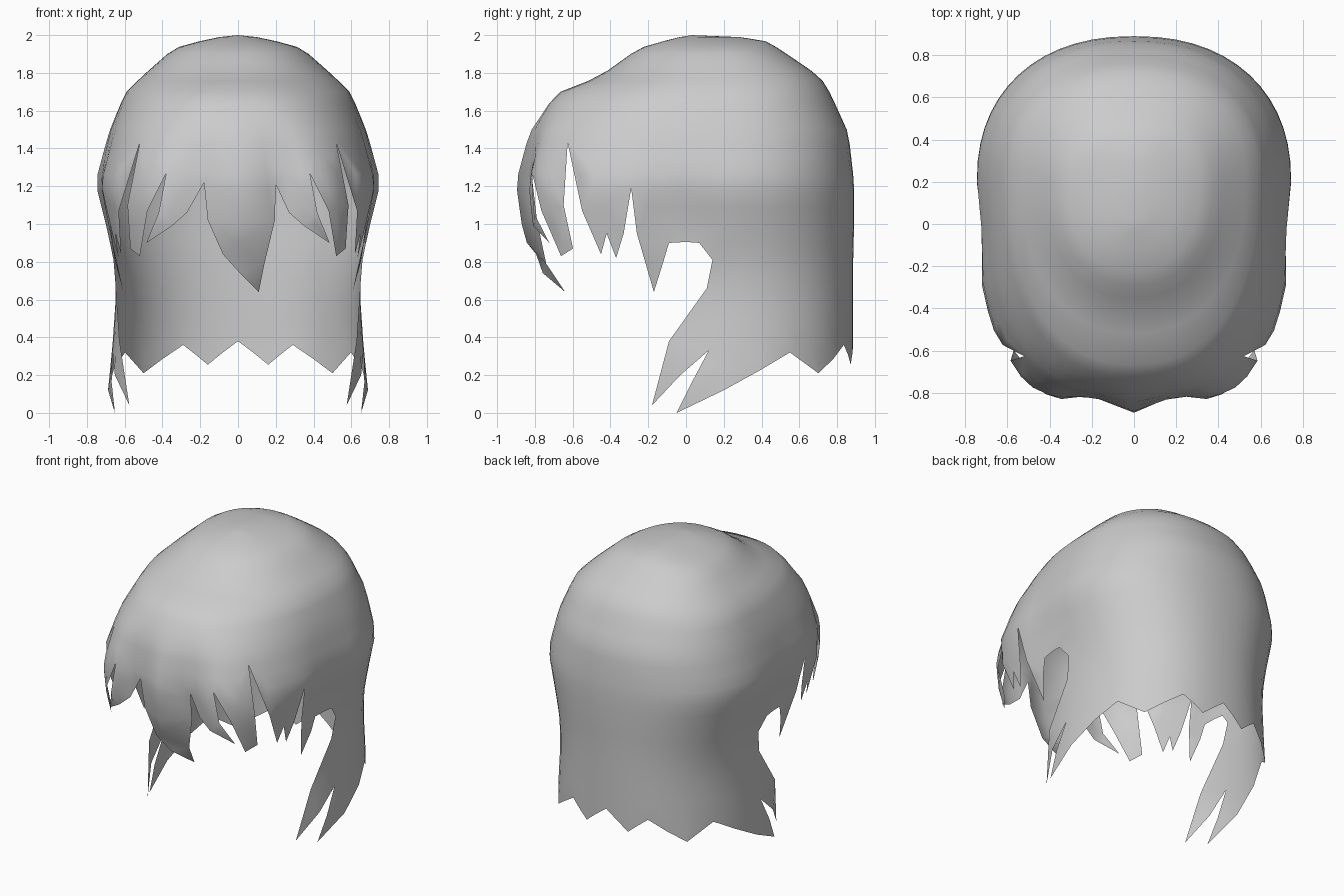
import bpy, bmesh
from math import sin, cos, asin, acos, pi
from mathutils import Vector
from mathutils.geometry import delaunay_2d_cdt

if "Cube" in bpy.data.objects:
    bpy.data.objects.remove(bpy.data.objects["Cube"])

# Horizontal cross-sections of the hair cap:
# z, half width, front y, widest y, back y, squareness of the front
RINGS = [
    (2.00, 0.00, 0.03, 0.03, 0.03, 2.2), (1.985, 0.14, -0.06, 0.15, 0.39, 2.2),
    (1.93, 0.34, -0.25, 0.18, 0.49, 2.2), (1.78, 0.51, -0.46, 0.2, 0.71, 2.2),
    (1.69, 0.60, -0.69, 0.2, 0.765, 2.3), (1.48, 0.685, -0.83, 0.2, 0.86, 2.6),
    (1.22, 0.755, -0.90, 0.2, 0.89, 2.8), (1.00, 0.70, -0.87, 0.2, 0.89, 3.2),
    (0.82, 0.66, -0.82, 0.2, 0.885, 3.4), (0.64, 0.645, -0.69, 0.2, 0.885, 2.3),
    (0.35, 0.665, -0.56, 0.2, 0.885, 2.2), (0.00, 0.70, -0.40, 0.2, 0.88, 2.2),
]
N_BACK = 2.25


def section(z):
    for a, b in zip(RINGS, RINGS[1:]):
        if z >= b[0]:
            f = (a[0] - z) / (a[0] - b[0])
            return [p + (q - p) * f for p, q in zip(a[1:], b[1:])]
    return RINGS[-1][1:]


def surface(ang, z):
    """Point on the cap; angle 0 is the front, pi the back."""
    hw, yf, c, yb, n = section(z)
    s, k = sin(ang), cos(ang)
    e = 2 / (n if k >= 0 else N_BACK)
    x = hw * abs(s) ** e * (1 if s >= 0 else -1)
    y = c + ((yf - c) if k >= 0 else (yb - c)) * abs(k) ** e
    if k > 0:  # dents beside the middle lock
        y += .08 * max(0, 1 - abs(abs(x) - .2) / .2) * min(1, max(0, (1.6 - z) / .4))
    # dent above the ear, behind the temple lock
    if abs(x) > .4:
        x *= 1 - .05 * max(0, 1 - abs(y + .08) / .16) * max(0, 1 - abs(z - 1.15) / .4)
    return x, y, z


def angle_from_x(x, z, back=False):
    ring = section(z)
    a = asin(min(abs(x) / ring[0], 1) ** ((N_BACK if back else ring[4]) / 2))
    if back:
        a = pi - a
    return a if x >= 0 else -a


def angle_from_y(y, z):
    hw, yf, c, yb, n = section(z)
    if y <= c:
        return acos(min((c - y) / (c - yf), 1) ** (n / 2))
    return pi - acos(min((y - c) / (yb - c), 1) ** (N_BACK / 2))


# Hem outline as position, height
CENTRE = [  # by x, long middle lock
    (-.18, 1.22), (-.16, 1.02), (-.08, .84), (.01, .74),
    (.11, .64), (.14, .79), (.195, 1.02), (.20, 1.21)]
FRINGE = [  # by x, mirrored
    (.27, 1.06), (.35, .99), (.485, .90), (.42, 1.06), (.38, 1.27),
    (.48, 1.07), (.52, .83), (.57, .87), (.585, 1.10), (.52, 1.43)]
SIDE = [  # by y, temple locks, ear opening and long side lock, mirrored
    (-.55, 1.07), (-.45, .84), (-.42, .95), (-.37, .82),
    (-.33, .95), (-.29, 1.19), (-.26, .95), (-.17, .64),
    (-.12, .80), (-.09, .90), (0, .905), (.07, .90),
    (.14, .81), (.11, .66), (-.09, .38), (-.18, .04),
    (-.03, .20), (.12, .33), (.03, .16), (-.05, 0),
    (.20, .12), (.40, .23), (.55, .32)]
NAPE = [  # by x, zigzag at the back, mirrored
    (.50, .21), (.40, .285), (.29, .36), (.22, .305), (.16, .255), (.08, .32), (0, .38)]

# Unroll the hem to angle and height, then close the outline along the crown
centre = [(angle_from_x(x, z), z) for x, z in CENTRE]
half = [(angle_from_x(x, z), z) for x, z in FRINGE]
half += [(angle_from_y(y, z), z) for y, z in SIDE]
half += [(angle_from_x(x, z, True), z) for x, z in NAPE]
COLS = 56
levels = [2 - 1.98 * (i / 26) ** 1.6 for i in range(27)]
seam = [z for z in levels if z > .45]
outline = [(-a, z) for a, z in reversed(half)] + centre + half
outline += [(pi, z) for z in reversed(seam)]
outline += [(pi - 2 * pi * i / COLS, 2) for i in range(1, COLS)]
outline += [(-pi, z) for z in seam]


def inside(a, z):
    """Well inside the outline, so no slivers form at the hem."""
    odd = False
    for (a0, z0), (a1, z1) in zip(outline, outline[1:] + outline[:1]):
        if (z0 > z) != (z1 > z) and a < a0 + (z - z0) / (z1 - z0) * (a1 - a0):
            odd = not odd
        d = Vector((a1 - a0, z1 - z0))
        p = Vector((a - a0, z - z0))
        t = min(1, max(0, p.dot(d) / max(d.length_squared, 1e-9)))
        if z < 1.6 and (p - d * t).length < .02:
            return False
    return odd


grid = [(pi - 2 * pi * i / COLS, z) for i in range(1, COLS) for z in levels[1:]]
points = [Vector(p) for p in outline + [g for g in grid if inside(*g)]]
n = len(outline)
edges = [(i, (i + 1) % n) for i in range(n)]
flat, _, faces, *_ = delaunay_2d_cdt(points, edges, [], 1, 1e-5)

# Hair cap: wrap the filled outline around the head shape
bm = bmesh.new()
verts = [bm.verts.new(surface(p.x, p.y)) for p in flat]
for f in faces:
    bm.faces.new([verts[i] for i in f])
bmesh.ops.remove_doubles(bm, verts=bm.verts, dist=0.0005)
bmesh.ops.recalc_face_normals(bm, faces=bm.faces)
for f in bm.faces:
    f.smooth = True

mesh = bpy.data.meshes.new("hair")
bm.to_mesh(mesh)
bm.free()
bpy.context.collection.objects.link(bpy.data.objects.new("hair", mesh))
